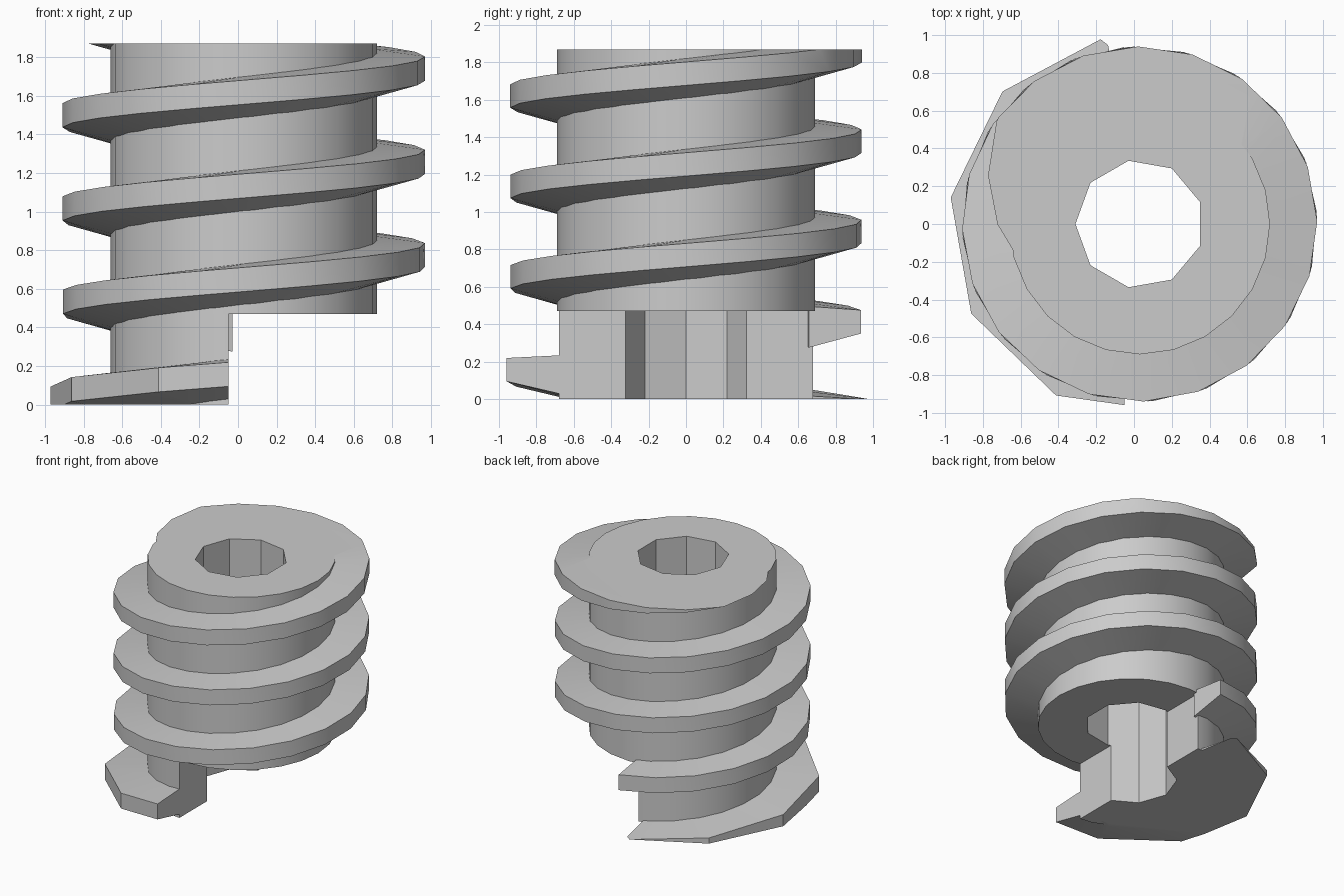
import bpy, bmesh, math
from mathutils import Vector

cube = bpy.data.objects.get("Cube")
if cube:
    bpy.data.objects.remove(cube)

AXIS_X = 0.03      # screw axis
TOP, STEP = 1.87, 0.47
CUT_X = -0.05      # flat of the half-round end
PITCH = 0.485
CORE_R, BORE_R = 0.69, 0.34

grey = bpy.data.materials.new("plain grey")
grey.use_nodes = True
grey.diffuse_color = (0.6, 0.6, 0.6, 1)
grey.node_tree.nodes["Principled BSDF"].inputs["Base Color"].default_value = (0.6, 0.6, 0.6, 1)


def polar(r, deg, z):
    a = math.radians(deg)
    return Vector((AXIS_X + r * math.cos(a), r * math.sin(a), z))


def clip(bm, point, normal):
    """Remove everything on the normal side of a plane and close the cut."""
    geom = bm.verts[:] + bm.edges[:] + bm.faces[:]
    bmesh.ops.bisect_plane(bm, geom=geom, plane_co=point, plane_no=normal,
                           clear_outer=True, dist=1e-5)
    rim = [e for e in bm.edges if e.is_boundary]
    bmesh.ops.holes_fill(bm, edges=rim, sides=0)


def finish(name, bm):
    bmesh.ops.recalc_face_normals(bm, faces=bm.faces[:])
    mesh = bpy.data.meshes.new(name)
    bm.to_mesh(mesh)
    bm.free()
    mesh.materials.append(grey)
    obj = bpy.data.objects.new(name, mesh)
    bpy.context.collection.objects.link(obj)
    bpy.ops.object.select_all(action='DESELECT')
    obj.select_set(True)
    bpy.context.view_layer.objects.active = obj
    bpy.ops.object.shade_smooth_by_angle(angle=math.radians(25))


def sleeve(z0, z1):
    """Round core with a nine-sided bore."""
    bm = bmesh.new()
    loops = {}
    for r, sides in ((CORE_R, 24), (BORE_R, 9)):
        for z in (z0, z1):
            loops[r, z] = [bm.verts.new(polar(r, 180 + 360 * i / sides, z))
                           for i in range(sides)]
        low, high = loops[r, z0], loops[r, z1]
        for i in range(sides):
            j = (i + 1) % sides
            bm.faces.new((low[i], low[j], high[j], high[i]))
    for z in (z0, z1):
        rim = [e for e in bm.edges if all(abs(v.co.z - z) < 1e-6 for v in e.verts)]
        bmesh.ops.triangle_fill(bm, edges=rim, use_beauty=True)
    return bm


def thread(start, end, step, outer):
    """Helical rib with a flat top flank and a sloping lower flank."""
    bm = bmesh.new()
    rings = []
    count = math.ceil((end - start) / step)
    for i in range(count + 1):
        deg = start + (end - start) * i / count
        z = 0.465 + PITCH * (deg - 180) / 360
        section = ((0.66, z - 0.075), (outer, z), (outer, z + 0.125), (0.66, z + 0.145))
        rings.append([bm.verts.new(polar(r, deg, h)) for r, h in section])
    for a, b in zip(rings, rings[1:]):
        for k in range(4):
            m = (k + 1) % 4
            bm.faces.new((a[k], a[m], b[m], b[k]))
    bm.faces.new(rings[0])
    bm.faces.new(rings[-1])
    return bm


# Full-round upper core
finish("upper_core", sleeve(STEP, TOP))

# Half-round lower core
bm = sleeve(0, STEP)
clip(bm, (CUT_X, 0, 0), (1, 0, 0))
finish("lower_core", bm)

# Main thread, trimmed flush with the top
bm = thread(95, 180 + 3.1 * 360, 18, 0.94)
clip(bm, (0, 0, TOP), (0, 0, 1))
finish("main_thread", bm)

# Coarser, wider thread on the half-round end
bm = thread(100 - 360, 280 - 360, 36, 1.01)
clip(bm, (0, 0, 0), (0, 0, -1))
clip(bm, (CUT_X, 0, 0), (1, 0, 0))
finish("end_thread", bm)
